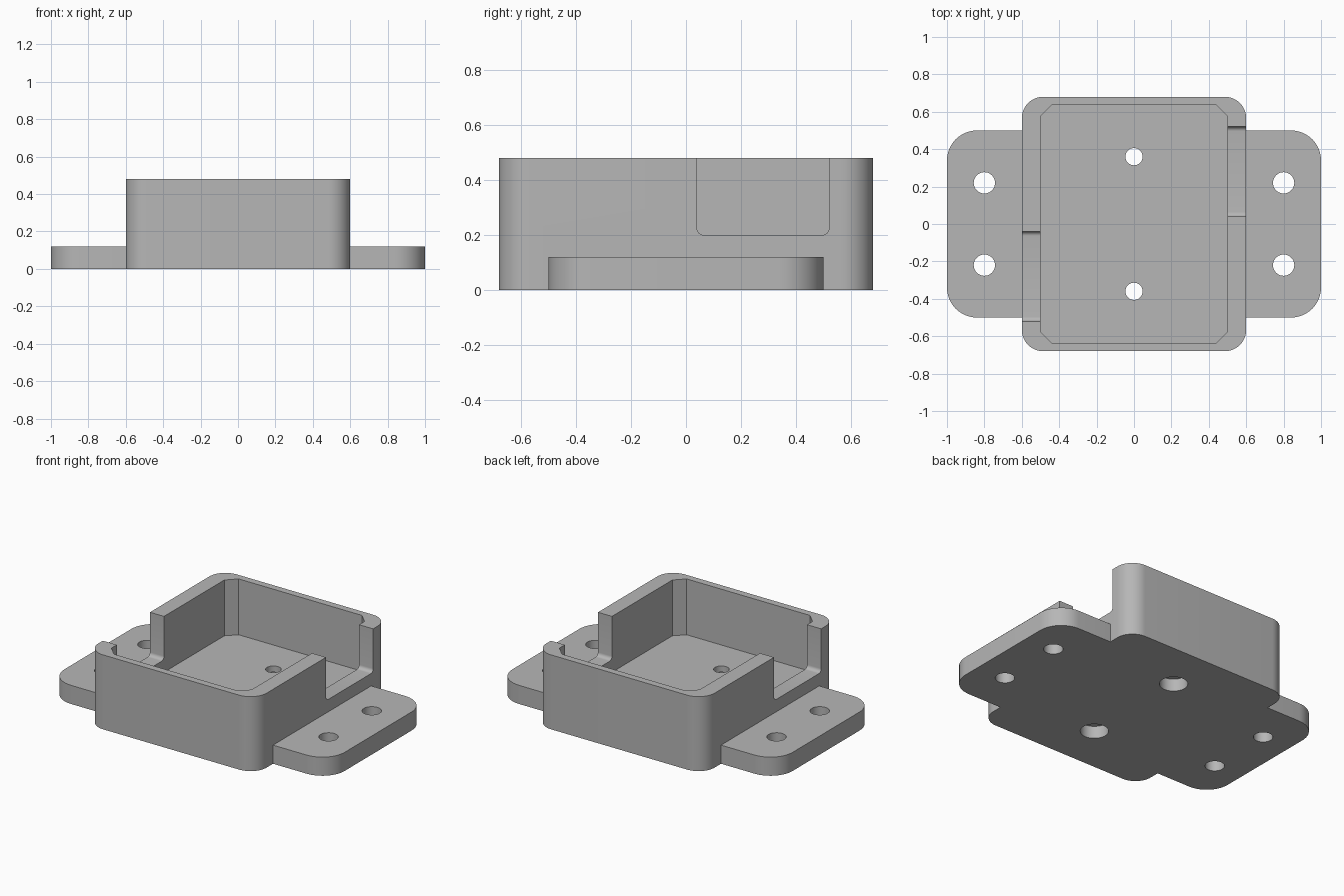
import bpy, bmesh, math
from mathutils import Matrix, Vector

cube = bpy.data.objects.get("Cube")
if cube:
    bpy.data.objects.remove(cube, do_unlink=True)

gray = bpy.data.materials.new("plain gray")
gray.use_nodes = True
color = (0.47, 0.47, 0.47, 1)
gray.diffuse_color = color
gray.node_tree.nodes["Principled BSDF"].inputs["Base Color"].default_value = color


def rounded_rect(w, h, r, seg):
    """Centred outline; seg=1 gives chamfered corners."""
    pts = []
    for i, (sx, sy) in enumerate([(1, 1), (-1, 1), (-1, -1), (1, -1)]):
        for k in range(seg + 1):
            a = (i + k / seg) * math.pi / 2
            pts.append((sx * (w / 2 - r) + r * math.cos(a),
                        sy * (h / 2 - r) + r * math.sin(a)))
    return pts


def circle(r, seg=40):
    return [(r * math.cos(2 * math.pi * i / seg), r * math.sin(2 * math.pi * i / seg))
            for i in range(seg)]


def prism(name, outline, low, high, matrix=Matrix()):
    """Extrude an outline from low to high, then place it."""
    bm = bmesh.new()
    face = bm.faces.new([bm.verts.new((x, y, low)) for x, y in outline])
    top = bmesh.ops.extrude_face_region(bm, geom=[face])["geom"]
    bmesh.ops.translate(bm, vec=(0, 0, high - low),
                        verts=[v for v in top if isinstance(v, bmesh.types.BMVert)])
    bmesh.ops.transform(bm, matrix=matrix, verts=bm.verts)
    bmesh.ops.recalc_face_normals(bm, faces=bm.faces)
    mesh = bpy.data.meshes.new(name)
    bm.to_mesh(mesh)
    bm.free()
    mesh.materials.append(gray)
    obj = bpy.data.objects.new(name, mesh)
    bpy.context.collection.objects.link(obj)
    return obj


helpers = []


def combine(target, tool, operation="DIFFERENCE"):
    mod = target.modifiers.new(tool.name, "BOOLEAN")
    mod.object, mod.operation, mod.solver = tool, operation, "EXACT"
    tool.hide_render = True
    helpers.append(tool)


# Box body joined with the mounting flange
body = prism("mounting_box", rounded_rect(1.2, 1.36, 0.115, 12), 0, 0.48)
combine(body, prism("flange", rounded_rect(2, 1, 0.16, 12), 0, 0.12), "UNION")

# Chamfered cavity
cavity = rounded_rect(1.0, 1.27, 0.06, 1)
combine(body, prism("cavity_cutter", cavity, 0.12, 0.7))

# Side wall notches with rounded lower corners
yz_plane = Matrix(((0, 0, 1, 0), (1, 0, 0, 0), (0, 1, 0, 0), (0, 0, 0, 1)))
for s in (1, -1):
    place = Matrix.Translation(Vector((s * 0.56, s * 0.28, 0.45))) @ yz_plane
    combine(body, prism("notch_cutter", rounded_rect(0.48, 0.5, 0.024, 6), -0.11, 0.11, place))

# Flange screw holes, and counterbored holes in the floor
for sy in (1, -1):
    for sx in (1, -1):
        combine(body, prism("flange_hole_cutter", circle(0.057), -0.1, 0.3,
                            Matrix.Translation((sx * 0.8, sy * 0.22, 0))))
    spot = Matrix.Translation((0, sy * 0.36, 0))
    combine(body, prism("floor_hole_cutter", circle(0.046), -0.1, 0.3, spot))
    combine(body, prism("counterbore_cutter", circle(0.083), -0.1, 0.08, spot))

# Bake the solid and drop the helpers
graph = bpy.context.evaluated_depsgraph_get()
solid = bpy.data.meshes.new_from_object(body.evaluated_get(graph))
body.modifiers.clear()
body.data = solid
solid.name = "mounting_box"
solid.materials.clear()
solid.materials.append(gray)
for poly in solid.polygons:
    poly.material_index = 0
for tool in helpers:
    bpy.data.objects.remove(tool, do_unlink=True)

bpy.ops.object.select_all(action="DESELECT")
body.select_set(True)
bpy.context.view_layer.objects.active = body
bpy.ops.object.shade_smooth_by_angle(angle=math.radians(30))
